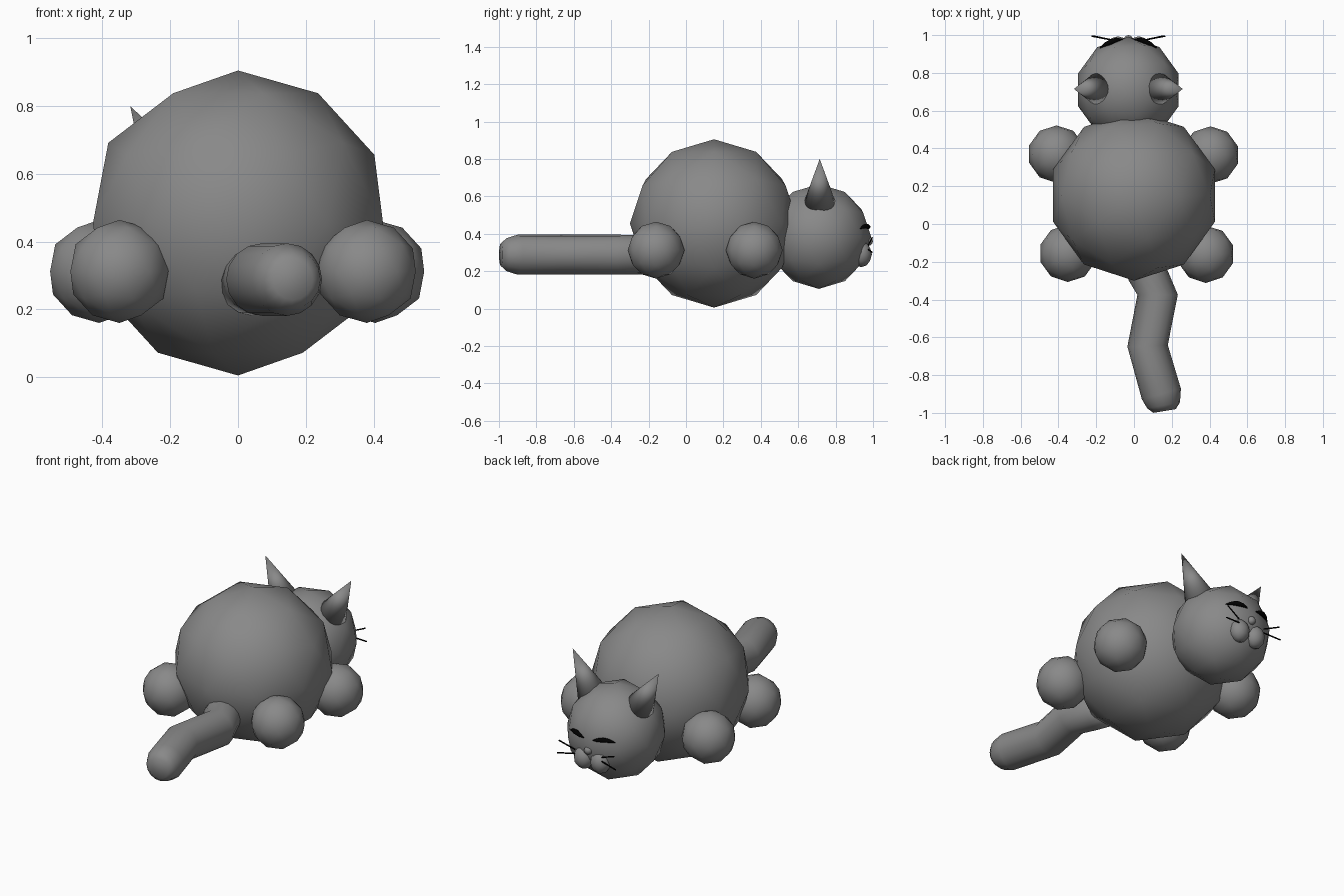
import bpy, bmesh, math
from mathutils import Vector

old = bpy.data.objects.get("Cube")
if old:
    bpy.data.objects.remove(old, do_unlink=True)


def material(name, value):
    m = bpy.data.materials.new(name)
    m.use_nodes = True
    colour = (value, value, value, 1)
    m.diffuse_color = colour
    m.node_tree.nodes["Principled BSDF"].inputs["Base Color"].default_value = colour
    return m


grey = material("grey fur", 0.25)
black = material("black", 0.0)
HEAD_X = -0.03


def finish(name, bm, mat):
    bmesh.ops.recalc_face_normals(bm, faces=bm.faces)
    mesh = bpy.data.meshes.new(name)
    bm.to_mesh(mesh)
    bm.free()
    mesh.materials.append(mat)
    for p in mesh.polygons:
        p.use_smooth = True
    ob = bpy.data.objects.new(name, mesh)
    bpy.context.collection.objects.link(ob)
    return ob


def ball(name, centre, radius, stretch=(1, 1, 1)):
    bm = bmesh.new()
    bmesh.ops.create_icosphere(bm, subdivisions=2, radius=radius)
    bmesh.ops.scale(bm, vec=stretch, verts=bm.verts)
    ob = finish(name, bm, grey)
    ob.location = centre
    return ob


def tube(name, path, radii, mat, sides=16):
    """Loft circular rings along a path and close both ends."""
    bm = bmesh.new()
    pts = [Vector(p) for p in path]
    rings = []
    for i, p in enumerate(pts):
        t = (pts[min(i + 1, len(pts) - 1)] - pts[max(i - 1, 0)]).normalized()
        u = t.cross(Vector((0, 0, 1))).normalized()
        v = u.cross(t)
        rings.append([bm.verts.new(p + radii[i] * (u * math.cos(a) + v * math.sin(a)))
                      for a in (2 * math.pi * k / sides for k in range(sides))])
    for a, b in zip(rings, rings[1:]):
        for k in range(sides):
            n = (k + 1) % sides
            bm.faces.new((a[k], a[n], b[n], b[k]))
    bm.faces.new(rings[0])
    bm.faces.new(rings[-1])
    return finish(name, bm, mat)


# Body and head
ball("body", (0, 0.15, 0.455), 0.45)
ball("head", (HEAD_X, 0.71, 0.385), 0.28)

# Paws
ball("tail_end_paw_left", (0.38, -0.16, 0.312), 0.152)
ball("tail_end_paw_right", (-0.35, -0.155, 0.312), 0.152)
ball("head_end_paw_left", (0.405, 0.365, 0.312), 0.152)
ball("head_end_paw_right", (-0.41, 0.37, 0.312), 0.152)

# Tail with a rounded tip
Z = 0.288
tube("tail",
     [(0.04, -0.18, Z), (0.07, -0.26, Z), (0.125, -0.375, Z), (0.072, -0.645, Z),
      (0.145, -0.9, Z), (0.157, -0.96, Z), (0.162, -0.99, Z)],
     [0.105, 0.105, 0.107, 0.107, 0.107, 0.088, 0.06], grey)

# Ears, muzzle, eyes and whiskers, mirrored about the middle of the head
for side, s in (("left", 1), ("right", -1)):
    def at(x, y, z):
        return Vector((HEAD_X + s * x, y, z))

    base, tip = at(0.155, 0.715, 0.56), at(0.288, 0.715, 0.8)
    bm = bmesh.new()
    bmesh.ops.create_cone(bm, cap_ends=True, segments=24, radius1=0.087,
                          radius2=0, depth=(tip - base).length)
    ear = finish("ear_" + side, bm, grey)
    ear.location = (base + tip) / 2
    ear.rotation_euler = (tip - base).to_track_quat("Z", "Y").to_euler()

    ball("muzzle_" + side, at(0.055, 0.937, 0.29), 0.06, (1, 0.95, 1.15))
    tube("closed_eye_" + side,
         [at(0.03, 0.978, 0.428), at(0.06, 0.976, 0.436), at(0.09, 0.965, 0.441),
          at(0.12, 0.951, 0.438), at(0.15, 0.932, 0.428)],
         [0.002, 0.011, 0.014, 0.011, 0.002], black, 8)
    tube("upper_whisker_" + side, [at(0.09, 0.975, 0.34), at(0.185, 0.995, 0.378)],
         [0.004, 0.004], black, 6)
    tube("lower_whisker_" + side, [at(0.09, 0.975, 0.315), at(0.195, 0.995, 0.3)],
         [0.004, 0.004], black, 6)

# Nose
ball("nose", (HEAD_X, 0.975, 0.36), 0.025)
